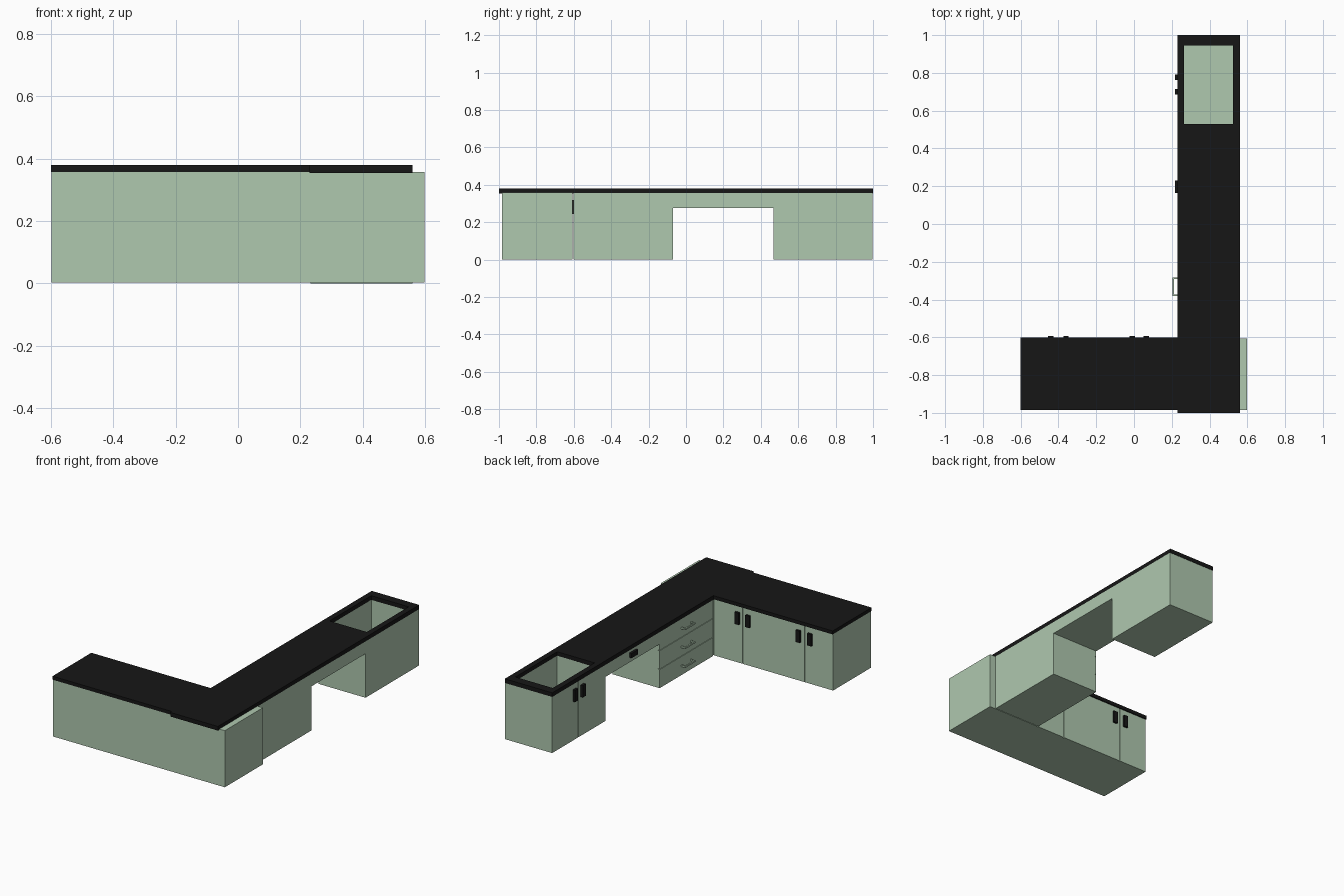
import bpy

if "Cube" in bpy.data.objects:
    bpy.data.objects.remove(bpy.data.objects["Cube"])


def material(name, color):
    m = bpy.data.materials.new(name)
    m.diffuse_color = (*color, 1)
    m.use_nodes = True
    m.node_tree.nodes["Principled BSDF"].inputs["Base Color"].default_value = m.diffuse_color
    return m


GREEN = material("green_paint", (0.43, 0.58, 0.43))
BLACK = material("black", (0.008, 0.008, 0.008))


def box(name, x, y, z, mat=GREEN):
    """Box from (min, max) ranges."""
    bpy.ops.mesh.primitive_cube_add(
        size=1, location=[(a + b) / 2 for a, b in (x, y, z)])
    o = bpy.context.object
    o.name = name
    o.scale = [b - a for a, b in (x, y, z)]
    bpy.ops.object.transform_apply(location=False, rotation=False, scale=True)
    if mat:
        o.data.materials.append(mat)
    return o


G = 0.0015          # half gap between fronts
FX, BX = 0.232, 0.56  # front and back of the long wing
FY = -0.607         # front of the short wing

# short wing: carcass, doors and pulls
box("short_wing_body", (-0.598, 0.598), (-0.985, FY - 0.01), (0.002, 0.358))
box("short_wing_end_front", (FX + G, 0.598), (FY - 0.01, FY), (0.002, 0.358))
edges = [-0.598, -0.40, 0.03, FX]
for i, (a, b) in enumerate(zip(edges, edges[1:])):
    box(f"short_wing_door_{i}", (a + (G if i else 0), b - G),
        (FY - 0.01, FY), (0.002, 0.358))
for i, x in enumerate((-0.44, -0.36, -0.01, 0.065)):
    box(f"short_wing_pull_{i}", (x - 0.014, x + 0.014), (FY, FY + 0.013),
        (0.245, 0.32), BLACK)

# sink cabinet with two doors and pulls
sink = box("sink_cabinet", (FX + 0.01, BX), (0.467, 0.998), (0, 0.355))
for i, (a, b) in enumerate(((0.467, 0.737), (0.741, 0.998))):
    box(f"sink_door_{i}", (FX, FX + 0.01), (a, b), (0, 0.355))
box("sink_door_seam", (FX + 0.004, FX + 0.01), (0.737, 0.741), (0, 0.355), BLACK)
for i, y in enumerate((0.70, 0.777)):
    box(f"sink_pull_{i}", (FX - 0.015, FX), (y - 0.015, y + 0.015),
        (0.245, 0.32), BLACK)

# shallow drawer over the knee space
box("knee_drawer", (FX, BX), (-0.07, 0.467), (0.277, 0.355))
box("knee_drawer_pull", (FX - 0.015, FX), (0.165, 0.23), (0.307, 0.337), BLACK)

# drawer cabinet with three fronts and square bow handles
box("drawer_cabinet", (FX + 0.01, BX), (-0.601, -0.07), (0, 0.355))
for i in range(3):
    z0, z1 = i * 0.1183, (i + 1) * 0.1183
    box(f"drawer_front_{i}", (FX, FX + 0.01), (-0.601, -0.07),
        (z0 + (G if i else 0), z1 - (G if i < 2 else 0)))
    z = ((z0 + z1) / 2 - 0.005, (z0 + z1) / 2 + 0.005)
    box(f"drawer_handle_bar_{i}", (0.203, 0.211), (-0.382, -0.282), z)
    for side, y in (("left", -0.382), ("right", -0.29)):
        box(f"drawer_handle_post_{side}_{i}", (0.211, FX), (y, y + 0.008), z)

# worktops
box("short_worktop", (-0.6, 0.23), (-0.985, -0.6), (0.358, 0.38), BLACK)
top = box("long_worktop", (0.23, BX), (-1, 1), (0.354, 0.38), BLACK)

# sink opening cut through worktop and into the cabinet
cutter = box("sink_cutter", (0.265, 0.525), (0.53, 0.945), (0.02, 0.5), None)
cutter.hide_render = True
for o in (top, sink):
    mod = o.modifiers.new("sink_opening", 'BOOLEAN')
    mod.operation = 'DIFFERENCE'
    mod.solver = 'EXACT'
    mod.object = cutter
    bpy.context.view_layer.objects.active = o
    bpy.ops.object.modifier_apply(modifier=mod.name)
bpy.data.objects.remove(cutter)
